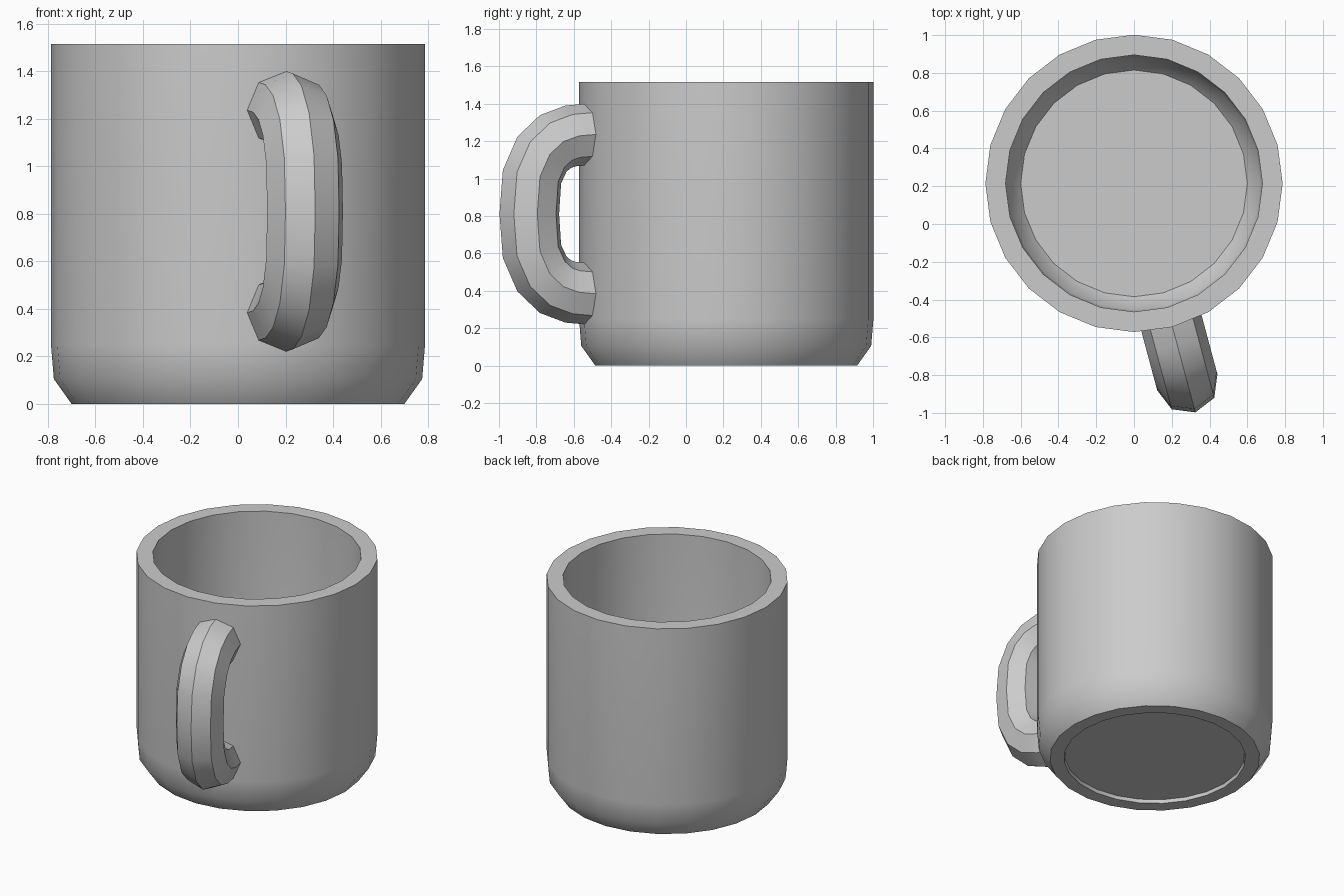
import bpy, bmesh, math
from mathutils import Vector

if "Cube" in bpy.data.objects:
    bpy.data.objects.remove(bpy.data.objects["Cube"])

CENTER = Vector((0, 0.215, 0))
SIDES = 24


def finish(name, bm, angle):
    bmesh.ops.recalc_face_normals(bm, faces=bm.faces[:])
    mesh = bpy.data.meshes.new(name)
    bm.to_mesh(mesh)
    bm.free()
    obj = bpy.data.objects.new(name, mesh)
    bpy.context.collection.objects.link(obj)
    bpy.ops.object.select_all(action='DESELECT')
    obj.select_set(True)
    bpy.context.view_layer.objects.active = obj
    bpy.ops.object.shade_smooth_by_angle(angle=math.radians(angle))
    return obj


def skin(rings):
    # Join consecutive rings with quads and cap both ends
    bm = bmesh.new()
    loops = [[bm.verts.new(p) for p in ring] for ring in rings]
    n = len(loops[0])
    for a, b in zip(loops, loops[1:]):
        for i in range(n):
            j = (i + 1) % n
            bm.faces.new((a[i], a[j], b[j], b[i]))
    bm.faces.new(loops[0])
    bm.faces.new(loops[-1])
    return bm


def circle(r, z):
    return [CENTER + Vector((r * math.cos(a), r * math.sin(a), z))
            for a in (2 * math.pi * i / SIDES for i in range(SIDES))]


# Cup: recessed base, foot, outer wall, rim, inner wall, floor
profile = [(0.60, 0.025), (0.605, 0), (0.70, 0), (0.775, 0.105), (0.787, 0.25),
           (0.787, 1.515), (0.68, 1.515), (0.68, 0.30), (0.67, 0.19), (0.60, 0.11)]
finish("mug_body", skin([circle(r, z) for r, z in profile]), 40)

# Handle: octagon swept along a mirrored path, turned 15 degrees from the front
upper = [(0.72, 0.43), (0.86, 0.418), (0.945, 0.388), (1.02, 0.32), (1.075, 0.20)]
path = [Vector(p) for p in upper + [(1.09, 0)] + [(r, -z) for r, z in reversed(upper)]]
out = Vector((math.sin(math.radians(15)), -math.cos(math.radians(15)), 0))
side = Vector((-out.y, out.x, 0))
up = Vector((0, 0, 1))
rings = []
for i, p in enumerate(path):
    t = (path[min(i + 1, len(path) - 1)] - path[max(i - 1, 0)]).normalized()
    if i in (0, len(path) - 1):
        t = Vector((1 if i == 0 else -1, 0))
    normal = out * -t.y + up * t.x
    c = CENTER + out * p.x + up * (p.y + 0.81)
    rings.append([c + 0.165 * (normal * math.cos(k * math.pi / 4) + side * math.sin(k * math.pi / 4))
                  for k in range(8)])
finish("handle", skin(rings), 40)
